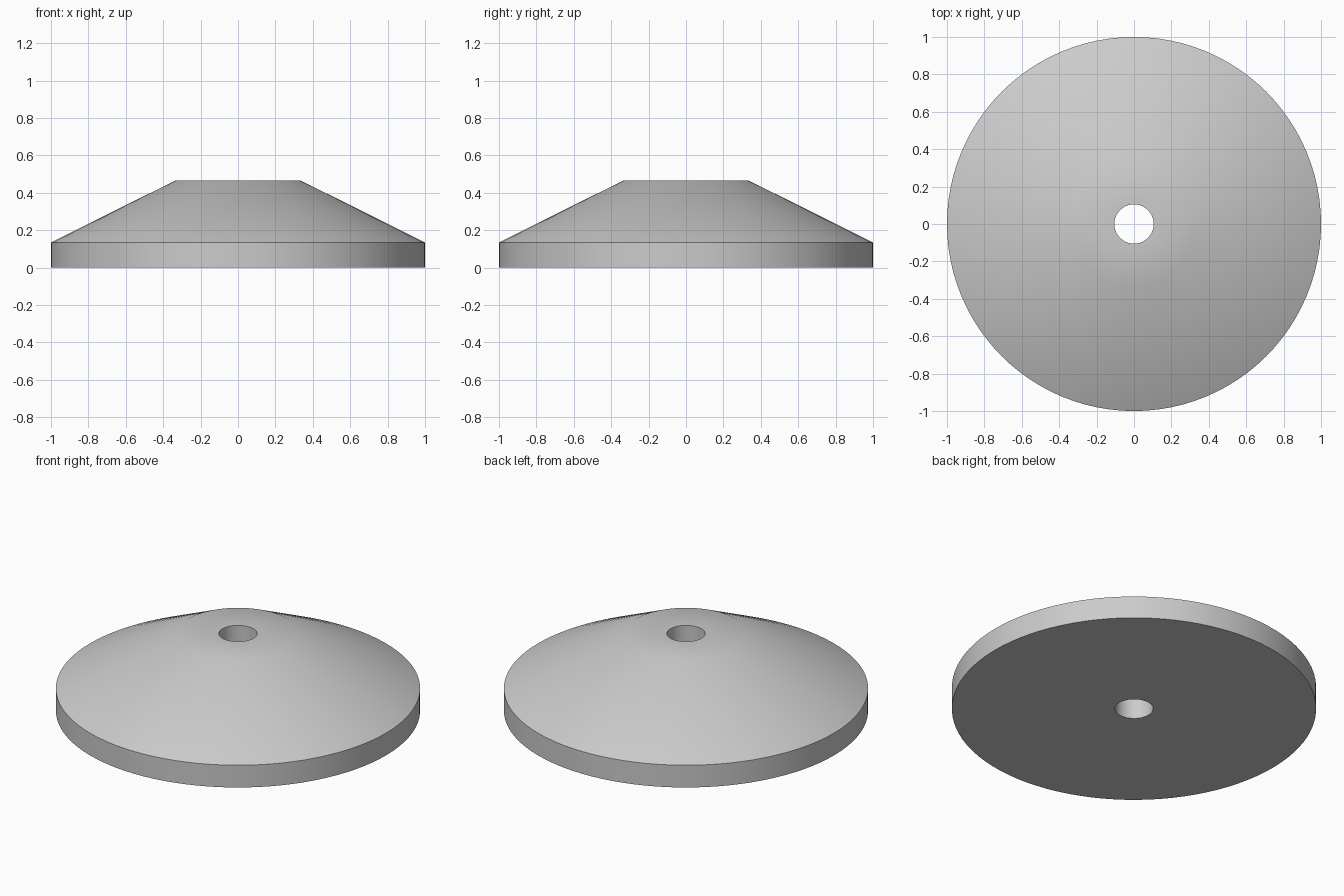
import bpy, bmesh, math

cube = bpy.data.objects.get("Cube")
if cube:
    bpy.data.objects.remove(cube, do_unlink=True)

# Plain grey material
grey = bpy.data.materials.new("plain grey")
grey.use_nodes = True
colour = (0.6, 0.6, 0.6, 1)
grey.diffuse_color = colour
grey.node_tree.nodes["Principled BSDF"].inputs["Base Color"].default_value = colour

# Closed cross-section (radius, height): bore, flat top, cone, rim, base
BORE, TOP, RIM = 0.105, 0.333, 1.0
profile = [(BORE, 0), (RIM, 0), (RIM, 0.135), (TOP, 0.467), (BORE, 0.467)]
SIDES = 96

# Turn the cross-section around the vertical axis
bm = bmesh.new()
rings = []
for i in range(SIDES):
    a = math.tau * i / SIDES
    rings.append([bm.verts.new((r * math.cos(a), r * math.sin(a), z)) for r, z in profile])
for i, ring in enumerate(rings):
    following = rings[(i + 1) % SIDES]
    for j in range(len(profile)):
        k = (j + 1) % len(profile)
        bm.faces.new((ring[j], following[j], following[k], ring[k]))
bmesh.ops.recalc_face_normals(bm, faces=bm.faces)

mesh = bpy.data.meshes.new("conical_washer")
bm.to_mesh(mesh)
bm.free()
mesh.materials.append(grey)
washer = bpy.data.objects.new("conical_washer", mesh)
bpy.context.collection.objects.link(washer)

# Soft shoulder, crisp rim and bore
bpy.context.view_layer.objects.active = washer
washer.select_set(True)
bpy.ops.object.shade_smooth_by_angle(angle=math.radians(30))
